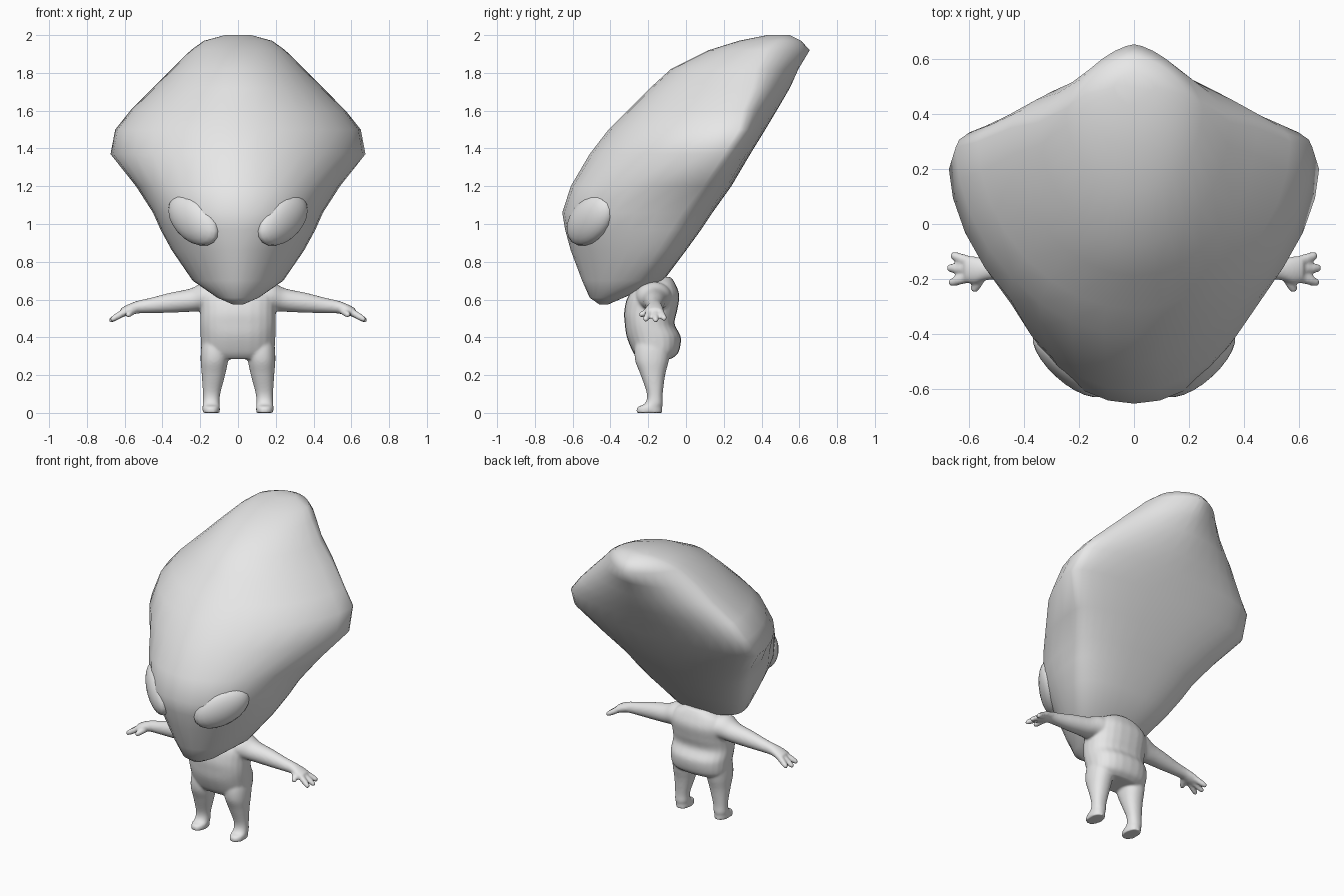
import bpy, bmesh, math
from mathutils import Vector, Matrix

cube = bpy.data.objects.get("Cube")
if cube:
    bpy.data.objects.remove(cube, do_unlink=True)

grey = bpy.data.materials.new("plain_grey")
grey.use_nodes = True
grey.diffuse_color = (0.8, 0.8, 0.8, 1)
grey.node_tree.nodes["Principled BSDF"].inputs["Base Color"].default_value = (0.8, 0.8, 0.8, 1)

X, Y, Z = Vector((1, 0, 0)), Vector((0, 1, 0)), Vector((0, 0, 1))


def power(v, p):
    return math.copysign(abs(v) ** p, v)


def ring(center, u, v, e=2.0, n=24):
    """Superellipse ring around a centre, spanned by two half axes."""
    pts = []
    for i in range(n):
        a = 2 * math.pi * i / n
        pts.append(Vector(center) + u * power(math.cos(a), 2 / e) + v * power(math.sin(a), 2 / e))
    return pts


def smooth_rows(rows, steps=5):
    """Run a smooth curve through a row of stations."""
    out = []
    for i in range(len(rows) - 1):
        quad = rows[max(i - 1, 0)], rows[i], rows[i + 1], rows[min(i + 2, len(rows) - 1)]
        for k in range(steps):
            t = k / steps
            out.append([b + t * ((c - a) + t * (2 * a - 5 * b + 4 * c - d
                        + t * (3 * (b - c) + d - a))) / 2 for a, b, c, d in zip(*quad)])
    return out + [rows[-1]]


def loft(bm, rings):
    """Skin a row of equal rings and close both ends."""
    rows = [[bm.verts.new(p) for p in r] for r in rings]
    n = len(rows[0])
    for a, b in zip(rows, rows[1:]):
        for i in range(n):
            j = (i + 1) % n
            bm.faces.new((a[i], a[j], b[j], b[i]))
    bm.faces.new(rows[0][::-1])
    bm.faces.new(rows[-1])


def finish(bm, name):
    bmesh.ops.recalc_face_normals(bm, faces=bm.faces[:])
    mesh = bpy.data.meshes.new(name)
    bm.to_mesh(mesh)
    bm.free()
    mesh.materials.append(grey)
    mesh.polygons.foreach_set("use_smooth", [True] * len(mesh.polygons))
    obj = bpy.data.objects.new(name, mesh)
    bpy.context.collection.objects.link(obj)
    return obj


# Head: level slices (height, front, widest, back, half width, front and back squareness)
slices = [
    (0.575, -0.46, -0.44, -0.41, 0.03, 2.0, 2.0),
    (0.61, -0.51, -0.40, -0.33, 0.11, 1.9, 2.0),
    (0.70, -0.55, -0.25, -0.12, 0.24, 1.75, 2.3),
    (0.86, -0.61, -0.15, 0.00, 0.35, 1.8, 2.4),
    (0.97, -0.64, -0.08, 0.08, 0.41, 2.0, 2.4),
    (1.06, -0.655, -0.02, 0.14, 0.45, 2.1, 2.4),
    (1.20, -0.61, 0.09, 0.24, 0.54, 1.95, 2.4),
    (1.37, -0.51, 0.20, 0.34, 0.675, 1.72, 2.2),
    (1.50, -0.41, 0.28, 0.42, 0.65, 1.85, 2.0),
    (1.60, -0.31, 0.30, 0.48, 0.57, 1.9, 1.8),
    (1.72, -0.19, 0.35, 0.55, 0.45, 1.9, 1.7),
    (1.82, -0.08, 0.37, 0.595, 0.35, 1.9, 1.6),
    (1.92, 0.12, 0.42, 0.655, 0.25, 2.0, 1.5),
    (1.97, 0.28, 0.47, 0.61, 0.18, 2.0, 1.7),
    (2.00, 0.43, 0.50, 0.55, 0.07, 2.0, 2.0),
]
bm = bmesh.new()
rings = []
for z, front, wide, back, w, e, f in slices:
    fore = ring((0, wide, z), X * w, Y * (wide - front), e, 32)
    aft = ring((0, wide, z), X * w, Y * (back - wide), f, 32)
    rings.append(aft[:16] + fore[16:])
loft(bm, rings)
finish(bm, "head")

# Eyes: slanted almond domes sunk into the face
for side, name in ((1, "left_eye"), (-1, "right_eye")):
    out = Vector((0.68, -0.73, -0.05)).normalized()
    along = Vector((0.24, 0.22, 0.19))
    along = (along - out * along.dot(out)).normalized()
    across = out.cross(along)
    basis = Matrix((along * 0.185, across * 0.115, out * 0.07)).transposed().to_4x4()
    place = Matrix.Translation((0.235, -0.507, 1.02)) @ basis
    bm = bmesh.new()
    bmesh.ops.create_uvsphere(bm, u_segments=20, v_segments=12, radius=1,
                              matrix=Matrix.Diagonal((side, 1, 1, 1)) @ place)
    finish(bm, name)

# Torso: level slices (height, depth centre, half width, half depth)
bm = bmesh.new()
torso = [
    (0.285, -0.165, 0.165, 0.085), (0.32, -0.160, 0.19, 0.12),
    (0.40, -0.170, 0.198, 0.143), (0.47, -0.192, 0.20, 0.132),
    (0.54, -0.187, 0.20, 0.14), (0.62, -0.170, 0.20, 0.135),
    (0.68, -0.150, 0.16, 0.095), (0.72, -0.140, 0.08, 0.06),
]
loft(bm, [ring((0, y, z), X * w, Y * d, 2.4) for z, y, w, d in smooth_rows(torso)])

# Legs with small feet: (height, x, y, half width, half depth)
leg = [
    (0.42, 0.110, -0.170, 0.060, 0.08), (0.36, 0.120, -0.175, 0.073, 0.095),
    (0.28, 0.125, -0.180, 0.073, 0.09),
    (0.20, 0.130, -0.175, 0.062, 0.065), (0.10, 0.140, -0.165, 0.046, 0.042),
    (0.05, 0.142, -0.170, 0.045, 0.048), (0.03, 0.142, -0.192, 0.046, 0.066),
    (0.00, 0.142, -0.194, 0.046, 0.069),
]
# Arms: (x, y, height, half depth, half thickness)
arm = [
    (0.10, -0.170, 0.605, 0.11, 0.085), (0.18, -0.170, 0.615, 0.09, 0.077),
    (0.25, -0.165, 0.597, 0.067, 0.062), (0.36, -0.165, 0.583, 0.052, 0.053),
    (0.46, -0.165, 0.569, 0.041, 0.041), (0.53, -0.165, 0.560, 0.039, 0.034),
    (0.58, -0.168, 0.545, 0.050, 0.030), (0.62, -0.165, 0.530, 0.048, 0.024),
]
# Digits: start and tip, thumb last
digits = [
    ((0.59, -0.14, 0.54), (0.668, -0.112, 0.495)),
    ((0.59, -0.165, 0.54), (0.682, -0.160, 0.485)),
    ((0.59, -0.19, 0.54), (0.675, -0.216, 0.490)),
    ((0.55, -0.18, 0.545), (0.587, -0.247, 0.515)),
]
for side in (1, -1):
    loft(bm, [ring((side * x, y, z), X * w, Y * d, 2.2) for z, x, y, w, d in smooth_rows(leg)])
    loft(bm, [ring((side * x, y, z), Y * d, Z * t) for x, y, z, d, t in smooth_rows(arm)])
    for start, tip in digits:
        a, b = Vector(start), Vector(tip)
        a.x *= side
        b.x *= side
        u = (b - a).cross(Z).normalized()
        v = (b - a).cross(u).normalized()
        loft(bm, [ring(a.lerp(b, t), u * r, v * r, 2, 10)
                  for t, r in ((0, 0.021), (0.7, 0.018), (0.92, 0.015), (1, 0.009))])
body = finish(bm, "body")

# Fuse the body parts into one soft skin
fuse = body.modifiers.new("fuse", "REMESH")
fuse.mode = "VOXEL"
fuse.voxel_size = 0.007
fuse.use_smooth_shade = True
soften = body.modifiers.new("soften", "SMOOTH")
soften.factor = 0.5
soften.iterations = 10
